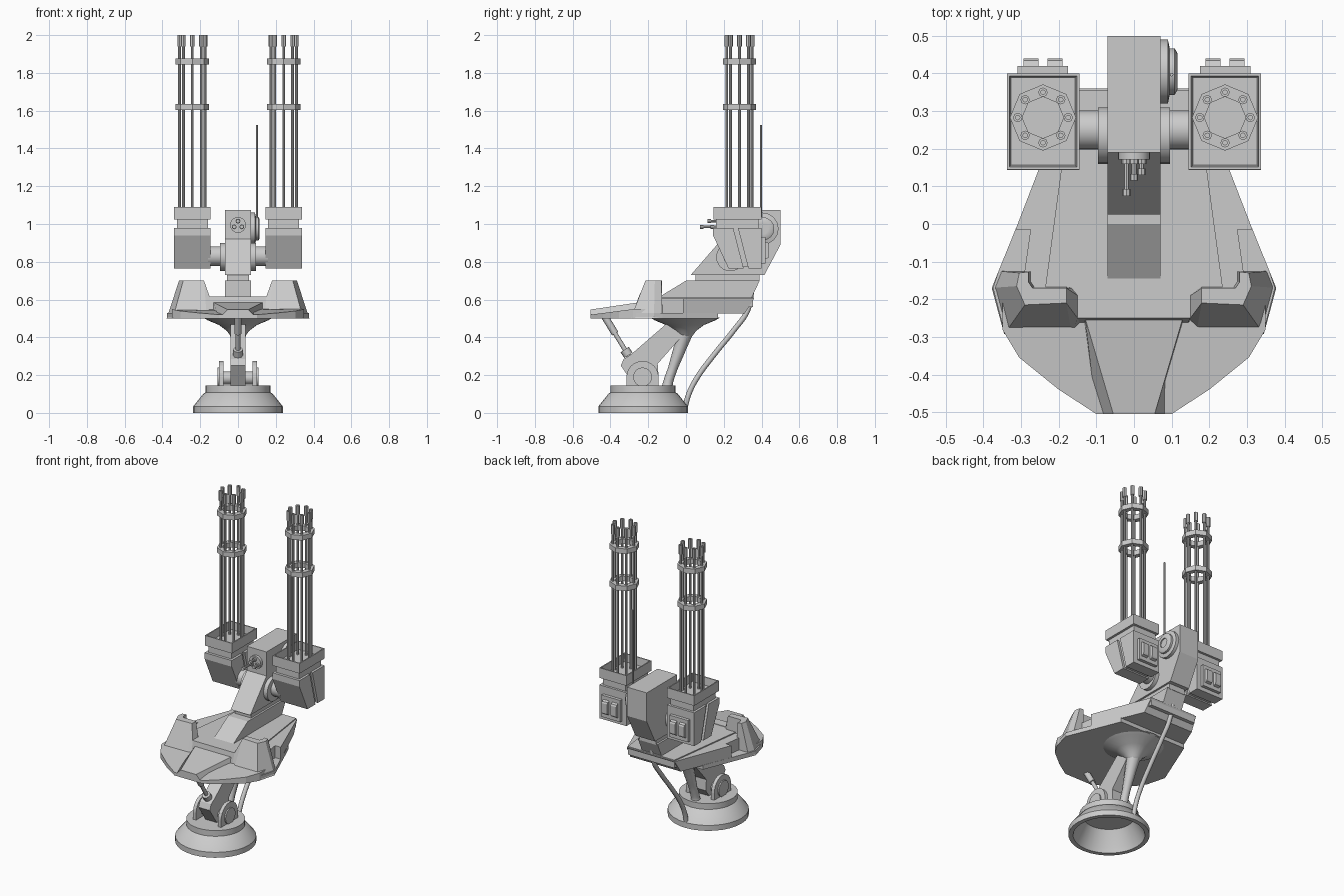
import bpy, bmesh, math
from mathutils import Vector

if "Cube" in bpy.data.objects:
    bpy.data.objects.remove(bpy.data.objects["Cube"])


def mesh(name, verts, faces, smooth=False):
    bm = bmesh.new()
    vs = [bm.verts.new(v) for v in verts]
    for f in faces:
        bm.faces.new([vs[i] for i in f])
    bmesh.ops.remove_doubles(bm, verts=bm.verts, dist=1e-5)
    bmesh.ops.recalc_face_normals(bm, faces=bm.faces)
    me = bpy.data.meshes.new(name)
    bm.to_mesh(me)
    bm.free()
    ob = bpy.data.objects.new(name, me)
    bpy.context.collection.objects.link(ob)
    if smooth:
        bpy.ops.object.select_all(action='DESELECT')
        ob.select_set(True)
        bpy.context.view_layer.objects.active = ob
        bpy.ops.object.shade_smooth_by_angle(angle=math.radians(35))
    return ob


def loft(name, rings, closed=False):
    """Skin equal-length rings; cap the ends unless closed."""
    n, m = len(rings[0]), len(rings)
    verts = [v for r in rings for v in r]
    faces = []
    for i in range(m if closed else m - 1):
        a, b = i * n, (i + 1) % m * n
        faces += [(a + j, a + (j + 1) % n, b + (j + 1) % n, b + j) for j in range(n)]
    if not closed:
        faces += [tuple(range(n)), tuple(range((m - 1) * n, m * n))]
    return mesh(name, verts, faces)


def prism(name, yz, x0, x1):
    return loft(name, [[(x, y, z) for y, z in yz] for x in (x0, x1)])


def box(name, x, y, z):
    return prism(name, [(y[0], z[0]), (y[1], z[0]), (y[1], z[1]), (y[0], z[1])], *x)


def slab(name, half, z0, z1, top=None):
    """Horizontal plate from a half outline; z1 may depend on y."""
    full = lambda h: h + [(-x, y) for x, y in reversed(h)]
    zt = z1 if callable(z1) else (lambda y: z1)
    return loft(name, [[(x, y, z0) for x, y in full(half)],
                       [(x, y, zt(y)) for x, y in full(top or half)]])


def lathe(name, prof, c, axis='Z', n=24, smooth=True, closed=False):
    """Revolve (radius, height) points around an axis through c."""
    verts, k = [], len(prof)
    for i in range(n):
        a = 2 * math.pi * i / n
        for r, h in prof:
            u, v = r * math.cos(a), r * math.sin(a)
            p = {'Z': (u, v, h), 'X': (h, u, v), 'Y': (u, h, v)}[axis]
            verts.append(Vector(c) + Vector(p))
    faces = []
    for i in range(n):
        a, b = i * k, (i + 1) % n * k
        for j in range(k if closed else k - 1):
            q = (j + 1) % k
            f = [a + j, b + j, b + q, a + q]
            if prof[j][0] == 0:
                f.remove(b + j)
            if prof[q][0] == 0:
                f.remove(b + q)
            faces.append(f)
    return mesh(name, verts, faces, smooth)


def cyl(name, r, h0, h1, c, axis='Z', n=24):
    return lathe(name, [(0, h0), (r, h0), (r, h1), (0, h1)], c, axis, n)


def tube(name, pts):
    """Smooth pipe in the centre plane through (y, z, radius)."""
    cu = bpy.data.curves.new(name, 'CURVE')
    cu.dimensions, cu.bevel_depth, cu.bevel_resolution = '3D', 1, 2
    cu.use_fill_caps, cu.resolution_u = True, 6
    sp = cu.splines.new('BEZIER')
    sp.bezier_points.add(len(pts) - 1)
    for b, (y, z, r) in zip(sp.bezier_points, pts):
        b.co, b.radius = (0, y, z), r
        b.handle_left_type = b.handle_right_type = 'AUTO'
    ob = bpy.data.objects.new(name, cu)
    bpy.context.collection.objects.link(ob)
    return ob


# Hollow round base
lathe('base', [(0, .145), (.172, .145), (.172, .108), (.182, .103), (.237, .035), (.237, 0),
               (.21, 0), (.2, .03), (.15, .125), (0, .125)], (0, -.227, 0), n=32)

# Hinge brackets, axle and tilted lower arm
for s, side in ((1, 'right'), (-1, 'left')):
    ring = [(-.23 + .085 * math.cos(a), .19 + .085 * math.sin(a))
            for a in [math.pi * i / 12 for i in range(13)]]
    prism('hinge_bracket_' + side, [(-.315, .14)] + ring[::-1] + [(-.145, .14)], s * .078, s * .1)
    cyl('hinge_cap_' + side, .05, .1, .108, (0, -.23, .19), 'X').scale.x = s
cyl('hinge_axle', .034, -.09, .09, (0, -.23, .185), 'X')
prism('lower_arm', [(-.345, .25), (-.33, .285), (-.29, .31), (-.06, .51), (.07, .51), (-.15, .26),
                    (-.145, .19), (-.18, .14), (-.27, .14)], -.04, .04)

# Piston strut, rear support and hose
tube('piston_rod', [(-.29, .28, .012), (-.43, .51, .012)])
tube('piston_collar', [(-.305, .305, .026), (-.325, .335, .026)])
tube('piston_sleeve', [(-.375, .42, .019), (-.43, .51, .019)])
lathe('support_flare', [(0, .51), (.185, .505), (.16, .49), (.1, .465), (.06, .435), (.045, .415),
                        (.03, .40), (0, .40)], (0, -.005, 0))
tube('support_leg', [(-.005, .43, .044), (-.03, .35, .034), (-.072, .23, .025),
                     (-.095, .16, .026), (-.1, .13, .03)])
tube('hose', [(.35, .66, .014), (.325, .54, .014), (.255, .44, .014), (.15, .31, .014),
              (.055, .18, .014), (.015, .1, .014), (-.005, .03, .014)])

# Platform: front plate with ridge, lower plate, deck
slab('front_plate', [(.1, -.505), (.2, -.44), (.305, -.355), (.35, -.28), (.35, -.2)], .5,
     lambda y: .52 + .13 * (max(0, min(.225, y + .505))))
loft('front_ridge', [[(-.1, -.505, .5), (-.055, -.505, .547), (.055, -.505, .547), (.1, -.505, .5)],
                     [(-.135, -.25, .5), (-.13, -.25, .585), (.13, -.25, .585), (.135, -.25, .5)]])
slab('lower_plate', [(.345, -.285), (.375, -.17), (.36, -.125), (.24, .17)], .5, .528)
slab('deck_side', [(.30, -.19), (.275, -.015), (.315, -.015), (.18, .31)], .525, .605,
     [(.30, -.19), (.275, -.015), (.315, -.015), (.17, .36)])
slab('deck_top', [(.24, -.2), (.165, .355)], .56, .612)

# Shield wall sweeping round the front of the deck
half = [[(.14, -.27, .5), (.15, -.25, .615), (.15, -.19, .615), (.15, -.17, .5)],
        [(.165, -.293, .5), (.18, -.21, .7), (.18, -.17, .7), (.18, -.165, .5)],
        [(.345, -.293, .5), (.29, -.215, .7), (.27, -.17, .7), (.26, -.165, .5)],
        [(.378, -.17, .5), (.312, -.165, .7), (.28, -.155, .7), (.27, -.15, .5)],
        [(.36, -.125, .5), (.305, -.13, .7), (.28, -.127, .7), (.27, -.125, .5)]]
loft('shield_wall', [[(-x, y, z) for x, y, z in r] for r in half[::-1]] + half)

# Central boom, neck and head block
prism('boom', [(-.165, .6), (0, .7), (.39, .7), (.31, .53), (.1, .53)], -.07, .07)
box('neck', (-.058, .058), (.05, .39), (.695, .735))
prism('head_block', [(.025, .73), (.19, .92), (.19, 1.075), (.5, 1.075), (.5, .89), (.415, .73)], -.07, .07)

# Small front sensor cluster
cyl('sensor_hub', .042, -.018, 0, (0, .19, .995), 'Y')
for i, (x, z, length) in enumerate([(-.02, .985, .115), (.02, .985, .06), (0, 1.015, .075)]):
    cyl(f'sensor_rod_{i}', .007, -length, 0, (x, .19, z), 'Y', 8)
    cyl(f'sensor_tip_{i}', .011, -length, .018 - length, (x, .19, z), 'Y', 8)
    cyl(f'sensor_socket_{i}', .013, -.03, 0, (x, .19, z), 'Y', 8)

# Side drum and antenna
lathe('side_drum', [(0, .07), (.085, .07), (.085, .09), (.062, .095), (.062, .108), (.05, .115),
                    (.03, .115), (.03, .108), (0, .108)], (0, .405, .975), 'X', 16)
cyl('antenna', .005, 1.0, 1.525, (.1, .397, 0), n=8)

# Twin gun assemblies
CX, CY = .242, .283
for s, side in ((1, 'right'), (-1, 'left')):
    X = lambda a, b: (s * a, s * b)
    cyl('shoulder_collar_' + side, .075, s * .06, s * .096, (0, .235, .825), 'X')
    cyl('shoulder_shaft_' + side, .052, s * .09, s * .16, (0, .25, .83), 'X')
    prism('gun_body_front_' + side, [(.143, .98), (.143, .94), (.225, .765), (.305, .765), (.25, .98)], *X(.145, .338))
    prism('gun_body_rear_' + side, [(.275, .98), (.4, .98), (.4, .765), (.33, .765)], *X(.145, .338))
    prism('gun_body_core_' + side, [(.16, .97), (.24, .775), (.39, .775), (.39, .97)], *X(.16, .323))
    box('gun_neck_' + side, X(.16, .323), (.16, .385), (.97, 1.03))

    # Open-topped barrel tray
    tray = box('barrel_tray_' + side, X(.145, .338), (.145, .4), (1.025, 1.09))
    bm = bmesh.new()
    bm.from_mesh(tray.data)
    bm.normal_update()
    top = max(bm.faces, key=lambda f: f.calc_center_median().z)
    bmesh.ops.inset_region(bm, faces=[top], thickness=.01)
    bmesh.ops.inset_region(bm, faces=[top], thickness=.006)
    for v in top.verts:
        v.co.z -= .05
    bm.to_mesh(tray.data)
    bm.free()

    # Rear vent panel with two raised ribs
    box('vent_panel_' + side, X(CX - .067, CX + .067), (.39, .42), (.79, .93))
    for i, dx in enumerate((-.032, .032)):
        prism(f'vent_rib_{side}_{i}', [(.41, .81), (.435, .82), (.44, .83), (.44, .89), (.435, .9), (.41, .91)],
              *X(CX + dx - .02, CX + dx + .02))

    # Eight barrels with hollow tips, held by two octagonal rings
    for i in range(8):
        a = math.pi / 4 * i
        c = (s * CX + .067 * math.cos(a), CY + .067 * math.sin(a), 0)
        lathe(f'barrel_{side}_{i}', [(0, 1.03), (.0075, 1.03), (.0075, 1.94), (.0125, 1.94), (.0125, 2),
                                     (.006, 2), (.006, 1.97), (0, 1.97)], c, n=8)
    for i, z in enumerate((1.62, 1.86)):
        lathe(f'barrel_ring_{side}_{i}', [(.055, z - .016), (.088, z - .016), (.088, z + .016), (.055, z + .016)],
              (s * CX, CY, 0), n=8, smooth=False, closed=True)
